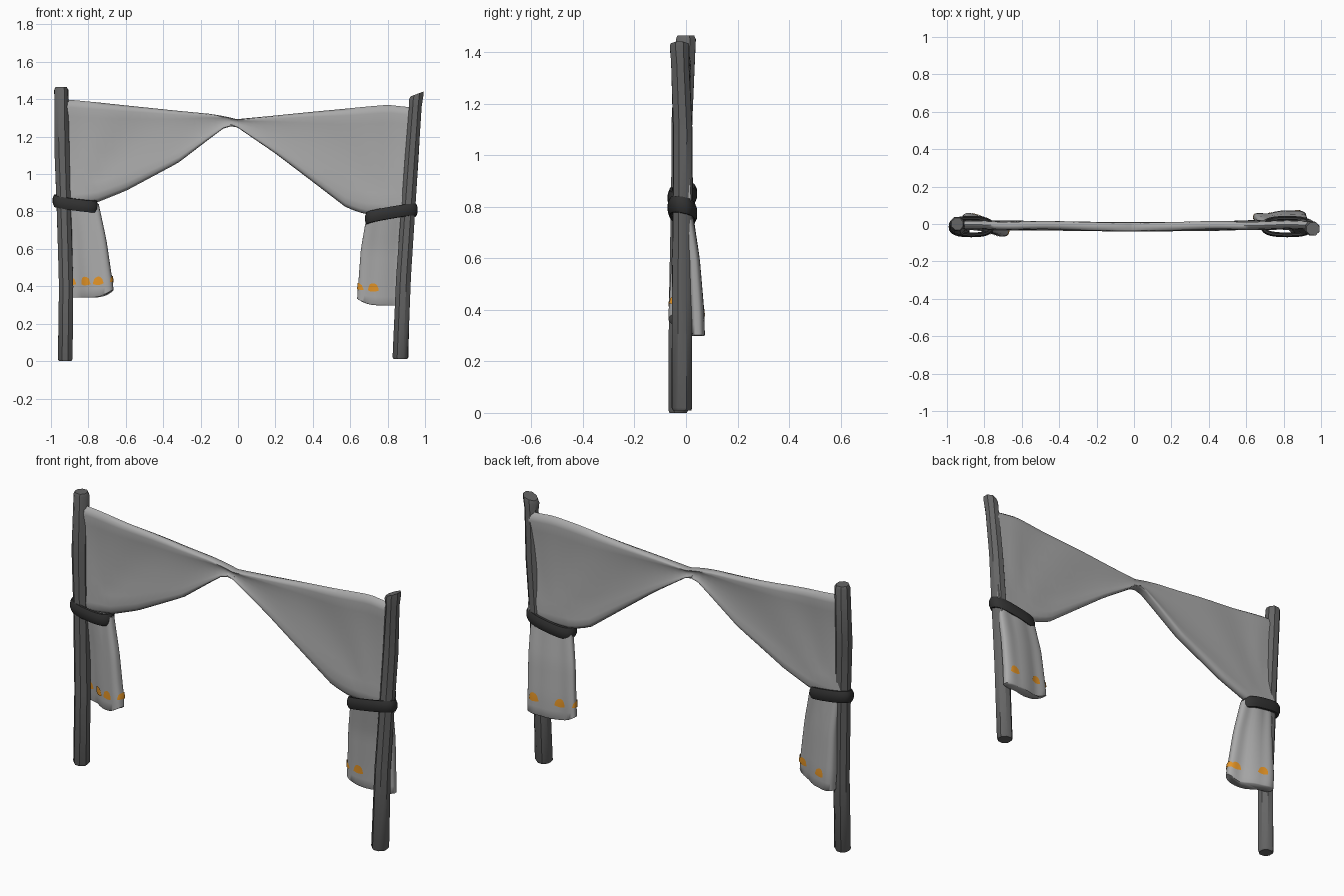
import bpy, bmesh, math, random
from mathutils import Vector

random.seed(4)
if "Cube" in bpy.data.objects:
    bpy.data.objects.remove(bpy.data.objects["Cube"])


def material(name, r, g, b):
    m = bpy.data.materials.new(name)
    m.use_nodes = True
    m.diffuse_color = (r, g, b, 1)
    m.node_tree.nodes["Principled BSDF"].inputs["Base Color"].default_value = (r, g, b, 1)
    return m


CLOTH = material("grey cloth", 0.40, 0.40, 0.40)
WOOD = material("dark grey wood", 0.13, 0.13, 0.13)
ROPE = material("black tie", 0.032, 0.032, 0.032)
ORANGE = material("orange paint", 0.78, 0.30, 0.02)


def finish(bm, name, mat, angle=50):
    mesh = bpy.data.meshes.new(name)
    bm.to_mesh(mesh)
    bm.free()
    ob = bpy.data.objects.new(name, mesh)
    bpy.context.collection.objects.link(ob)
    mesh.materials.append(mat)
    bpy.ops.object.select_all(action='DESELECT')
    bpy.context.view_layer.objects.active = ob
    ob.select_set(True)
    bpy.ops.object.shade_smooth_by_angle(angle=math.radians(angle))


def loft(name, rings, mat, cyclic=False, angle=50):
    """Skin closed rings; cap the ends or join them into a loop."""
    bm = bmesh.new()
    vs = [[bm.verts.new(p) for p in ring] for ring in rings]
    n = len(vs[0])
    pairs = list(zip(vs, vs[1:])) + ([(vs[-1], vs[0])] if cyclic else [])
    for a, b in pairs:
        for i in range(n):
            j = (i + 1) % n
            bm.faces.new((a[i], a[j], b[j], b[i]))
    if not cyclic:
        bm.faces.new(vs[0])
        bm.faces.new(vs[-1])
    bmesh.ops.recalc_face_normals(bm, faces=bm.faces)
    finish(bm, name, mat, angle)


def lerp(table, t):
    """Piecewise linear lookup in rows of (key, values...)."""
    for p, q in zip(table, table[1:]):
        if t <= q[0]:
            f = (t - p[0]) / (q[0] - p[0])
            return [a + (b - a) * f for a, b in zip(p[1:], q[1:])]
    return list(table[-1][1:])


def power(v, e):
    return math.copysign(abs(v) ** e, v)


# Posts: crooked eight-sided trunks, rows are (z, x, y, radius)
def post(name, path, slant):
    rings = []
    for k, (z, x, y, r) in enumerate(path):
        ring = []
        for i in range(8):
            a = math.tau * (i + 0.5) / 8
            rr = r * random.uniform(0.95, 1.05)
            top = slant * math.cos(a) if k >= len(path) - 2 else 0
            ring.append((x + rr * math.cos(a), y + rr * math.sin(a), z + top))
        rings.append(ring)
    loft(name, rings, WOOD, angle=40)


post("right_post", [(0, -.925, -.03, .036), (.01, -.925, -.03, .042), (.4, -.92, -.028, .041),
                    (.85, -.932, -.02, .041), (1.15, -.942, -.015, .042), (1.45, -.945, 0, .041),
                    (1.465, -.945, 0, .034)], 0)
post("left_post", [(.01, .868, -.015, .038), (.02, .868, -.015, .044), (.45, .885, -.015, .041),
                   (.85, .912, -.012, .04), (1.1, .93, -.012, .04), (1.36, .948, -.022, .037),
                   (1.41, .953, -.025, .042), (1.428, .957, -.025, .037)], .014)


# Swags: soft thick panels, rows are (x, top z, bottom z, y centre)
SECTION = [(0, 0), (.012, .6), (.04, .95), (.1, 1), (.2, .85), (.32, .7), (.5, .6),
           (.68, .6), (.84, .75), (.93, .9), (.975, .75), (1, 0)]


def swag(name, rows, half, focus):
    rings = []
    x0, x1 = rows[0][0], rows[-1][0]
    for k in range(25):
        x = x0 + (x1 - x0) * k / 24
        top, low, yc = lerp(rows, x)

        def point(f, w, side):
            z = low + (top - low) * f
            # gentle folds fanning out from the tie
            fan = math.atan2(z - focus[1], abs(x - focus[0]) + .02)
            fold = .003 * math.sin(fan * 9) * min(1, (top - low) * 3)
            return (x, yc + side * w * half + fold, z)
        rings.append([point(f, w, 1) for f, w in SECTION]
                     + [point(f, w, -1) for f, w in SECTION[-2:0:-1]])
    loft(name, rings, CLOTH, angle=70)


swag("right_swag", [(-.945, 1.40, .83, -.005), (-.9, 1.397, .83, -.005), (-.75, 1.383, .85, -.006),
                    (-.6, 1.367, .91, -.007), (-.32, 1.338, 1.06, -.01), (-.15, 1.322, 1.19, -.013),
                    (-.06, 1.307, 1.257, -.015), (0, 1.292, 1.25, -.015)], .025, (-.85, .84))
swag("left_swag", [(-.04, 1.298, 1.262, -.015), (0, 1.294, 1.247, -.015), (.2, 1.313, 1.11, -.012),
                   (.4, 1.333, .958, -.01), (.58, 1.35, .82, -.007), (.68, 1.36, .785, -.005),
                   (.8, 1.37, .78, -.005), (.94, 1.355, .78, -.005)], .025, (.82, .78))


# Tails: rows are (z, outer x, outer y, inner x, inner y, half thickness)
def tail(name, rows, lift, bend, spots, spot_z):
    z0, z1 = rows[0][0], rows[-1][0]

    def surface(a, z, grow=0):
        ox, oy, ix, iy, b = lerp(rows, z)
        d = Vector((ix - ox, iy - oy, 0))
        length = d.length / 2 + grow
        d.normalize()
        side = Vector((-d.y, d.x, 0))
        u = power(math.cos(a), .7)
        v = power(math.sin(a), .6) * (b + grow) * (.9 + .1 * math.cos(u * 7))
        fade = (z1 - z) / (z1 - z0)
        v += bend * fade * math.sin(math.pi * u)
        up = lift * max(u, 0) ** 3 * max(0, 1 - (z - z0) / .12)
        return Vector(((ox + ix) / 2, (oy + iy) / 2, z + up)) + d * u * length + side * v

    n = 48
    heights = [z0 + (z1 - z0) * k / 12 for k in range(13)]
    rings = [[surface(math.tau * (i + .5) / n, z) for i in range(n)] for z in heights]
    # tuck the hem inwards
    mid = sum(rings[0], Vector()) / n
    hem = [mid + (p - mid) * .9 - Vector((0, 0, .006)) for p in rings[0]]
    loft(name, [hem] + rings, CLOTH, angle=60)

    # Painted domes following the cloth: (position along the tail, side)
    bm = bmesh.new()
    for u, s in spots:
        base = s * math.acos(power(u, 1 / .7))
        step = .03
        speed = (surface(base + step, spot_z) - surface(base - step, spot_z)).length / (2 * step)
        cols = []
        for i in range(11):
            t = i / 5 - 1
            a = base + t * .027 / speed
            low = spot_z - .014 - .006 * (1 - t * t)
            high = spot_z - .008 + .034 * math.sqrt(max(0, 1 - t * t))
            cols.append([bm.verts.new(surface(a, low + (high - low) * j / 3, .004)) for j in range(4)])
        for c, e in zip(cols, cols[1:]):
            for j in range(3):
                bm.faces.new((c[j], e[j], e[j + 1], c[j + 1]))
    finish(bm, name + "_spots", ORANGE)


tail("right_tail", [(.345, -.915, .035, -.668, -.045, .036), (.42, -.92, .035, -.672, -.042, .038),
                    (.65, -.92, .02, -.705, -.03, .034), (.84, -.93, .0, -.745, -.015, .03)],
     .035, -.008, [(.72, 1), (-.45, 1), (.5, -1), (-.1, -1), (-.75, -1), (.99, 1)], .425)
tail("left_tail", [(.303, .92, .045, .637, .038, .03), (.4, .92, .042, .642, .035, .031),
                   (.6, .925, .03, .657, .02, .028), (.79, .93, 0, .69, -.005, .028)],
     .03, .006, [(.43, 1), (.99, 1), (.45, -1), (-.65, -1)], .39)


# Ties: tilted flattened loops holding the cloth to each post
def tie(name, cx, cz, half_x, slope, tilt):
    rings = []
    for i in range(28):
        a = math.tau * i / 28
        ux, uy = power(math.cos(a), .75), power(math.sin(a), .75)
        ring = []
        for k in range(8):
            b = math.tau * (k + .5) / 8
            out = .014 * math.cos(b)
            x, y = (half_x + out) * ux, (.044 + out) * uy
            ring.append((cx + x, -.014 + y, cz + slope * x + tilt * y + .034 * math.sin(b)))
        rings.append(ring)
    loft(name, rings, ROPE, cyclic=True, angle=50)


tie("right_tie", -.87, .843, .108, -.13, .15)
tie("left_tie", .82, .785, .128, .17, -.2)
